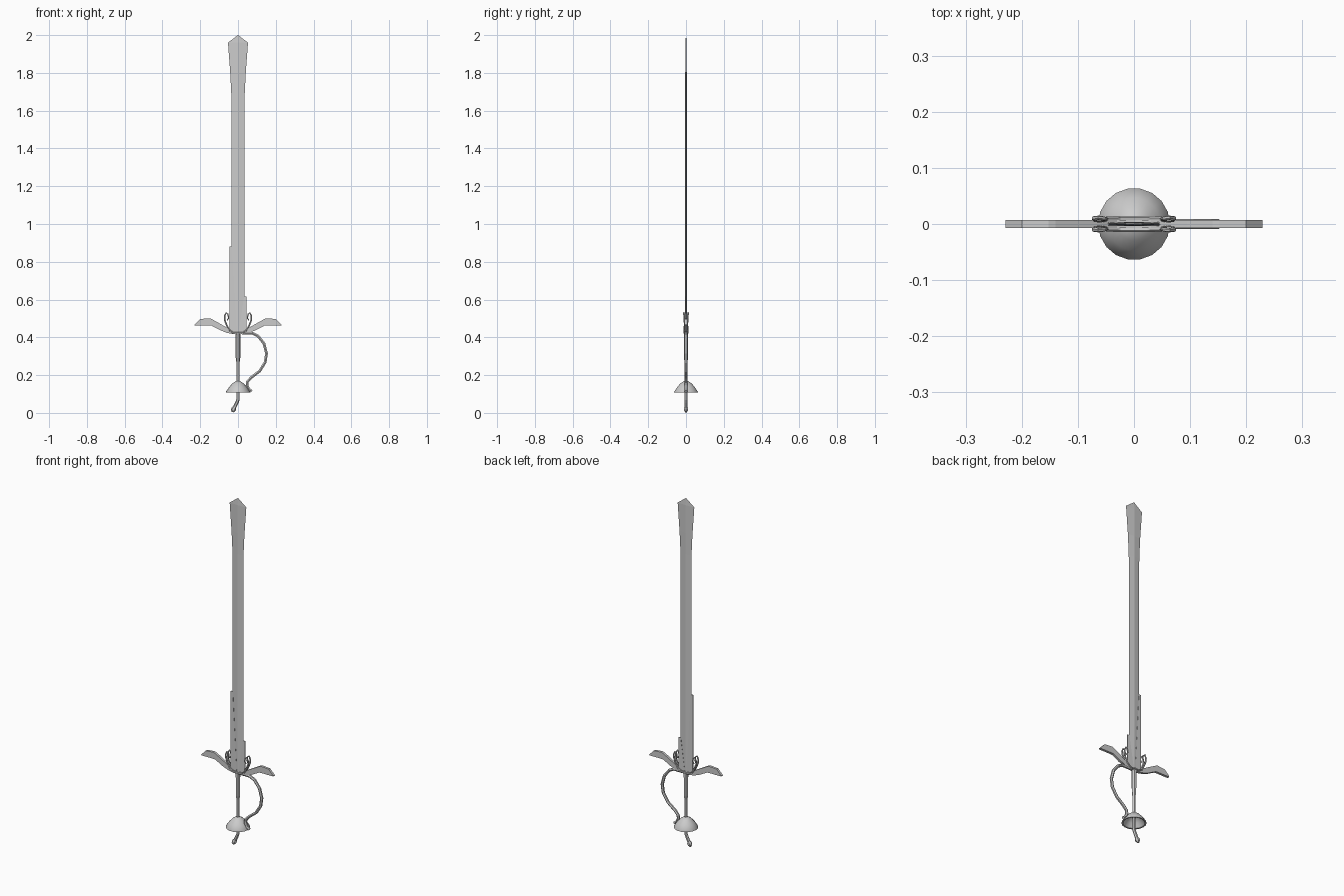
import bpy, bmesh, math

if "Cube" in bpy.data.objects:
    bpy.data.objects.remove(bpy.data.objects["Cube"])


def make(name, verts, faces):
    me = bpy.data.meshes.new(name)
    me.from_pydata(verts, [], faces)
    bm = bmesh.new()
    bm.from_mesh(me)
    bmesh.ops.remove_doubles(bm, verts=bm.verts, dist=1e-5)
    bmesh.ops.recalc_face_normals(bm, faces=bm.faces)
    bm.to_mesh(me)
    bm.free()
    ob = bpy.data.objects.new(name, me)
    bpy.context.collection.objects.link(ob)
    return ob


def loft(name, rings):
    """Skin equal-length closed rings and cap both ends."""
    n = len(rings[0])
    verts = [v for r in rings for v in r]
    faces = [(i * n + j, i * n + (j + 1) % n, (i + 1) * n + (j + 1) % n, (i + 1) * n + j)
             for i in range(len(rings) - 1) for j in range(n)]
    faces += [tuple(range(n)), tuple(range((len(rings) - 1) * n, len(rings) * n))]
    return make(name, verts, faces)


def tube(name, pts, r, mirror=False):
    """Faceted six-sided bar; each point is x, y, z, radius factor."""
    cu = bpy.data.curves.new(name, 'CURVE')
    cu.dimensions = '3D'
    cu.bevel_depth = r
    cu.bevel_resolution = 1
    cu.use_fill_caps = True
    sp = cu.splines.new('POLY')
    sp.points.add(len(pts) - 1)
    sp.use_smooth = False
    for p, (x, y, z, f) in zip(sp.points, pts):
        p.co = (x, y, z, 1)
        p.radius = f
    ob = bpy.data.objects.new(name, cu)
    bpy.context.collection.objects.link(ob)
    return ob


# Blade: thin diamond section flaring towards the point
blade = [(0.42, .034), (1.68, .035), (1.80, .041), (1.96, .053), (2.0, .0006)]
loft("blade", [[(-w, 0, z), (0, -t, z), (w, 0, z), (0, t, z)]
               for z, w in blade for t in [0.004 if z < 1.9 else (0.003 if z < 2 else 0.0003)]])

# Reinforcing plates on the lower blade edges, long on the left, short on the right
for name, s, top in (("left_edge_plate", -1, 0.88), ("right_edge_plate", 1, 0.615)):
    rings = []
    for z, t in ((0.43, .004), (top, .002)):
        inner = 0.005 if z < 0.5 else 0.032
        rings.append([(s * inner, -t, z), (s * .045, -t * .8, z),
                      (s * .045, t * .8, z), (s * inner, t, z)])
    loft(name, rings)

# Winged crossguard: stations of x, lower z, upper z
wing = [(0, .415, .428), (.03, .418, .432), (.06, .424, .452), (.095, .438, .472),
        (.14, .462, .497), (.152, .463, .501), (.20, .463, .497), (.229, .463, .467)]
stations = [(-x, a, b) for x, a, b in reversed(wing[1:])] + wing
loft("crossguard", [[(x, -.007, a), (x, .007, a), (x, .007, b), (x, -.007, b)]
                    for x, a, b in stations])

# Scrolled bars on both faces of the guard
half = [(.025, .010, .424, 1), (.048, .009, .440, 1), (.060, .007, .465, 1),
        (.070, .008, .490, 1), (.071, .010, .512, 1), (.063, .011, .530, .9),
        (.053, .010, .522, .8), (.050, .009, .502, .8), (.057, .008, .490, .7)]
for name, side in (("front_scroll", -1), ("back_scroll", 1)):
    right = [(x, y * side, z, f) for x, y, z, f in half]
    left = [(-x, y, z, f) for x, y, z, f in reversed(right)]
    tube(name, left + right, 0.0045)

# Knuckle bow
bow = [(.02, .422), (.075, .422), (.105, .408), (.137, .368), (.151, .315), (.144, .268),
       (.115, .222), (.070, .187), (.050, .165), (.048, .145), (.058, .125), (.072, .114)]
tube("knuckle_bow", [(x, 0, z, 1) for x, z in bow], 0.0085)

# Grip
tube("grip", [(0, 0, .425, 1.1), (0, 0, .29, 1), (0, 0, .27, .75), (0, 0, .15, .7)], 0.012)

# Bent tail under the pommel with a knob end
tube("pommel_tail", [(0, 0, .165, .8), (0, 0, .07, .85), (-.006, 0, .055, .9),
                     (-.018, 0, .030, .9), (-.021, 0, .024, 1.3), (-.026, 0, .014, 1.3),
                     (-.029, 0, .004, .5)], 0.010)

# Hollow dome pommel, revolved from an outer and inner profile
prof = [(.0, .170), (.012, .168), (.030, .156), (.047, .137), (.064, .112), (.064, .109),
        (.056, .110), (.041, .132), (.026, .148), (.0, .160)]
N = 18
verts = [(r * math.cos(2 * math.pi * k / N), r * math.sin(2 * math.pi * k / N), z)
         for r, z in prof for k in range(N)]
faces = [(i * N + k, i * N + (k + 1) % N, (i + 1) * N + (k + 1) % N, (i + 1) * N + k)
         for i in range(len(prof) - 1) for k in range(N)]
dome = make("dome_pommel", verts, faces)
bpy.context.view_layer.objects.active = dome
dome.select_set(True)
bpy.ops.object.shade_smooth_by_angle(angle=math.radians(35))
